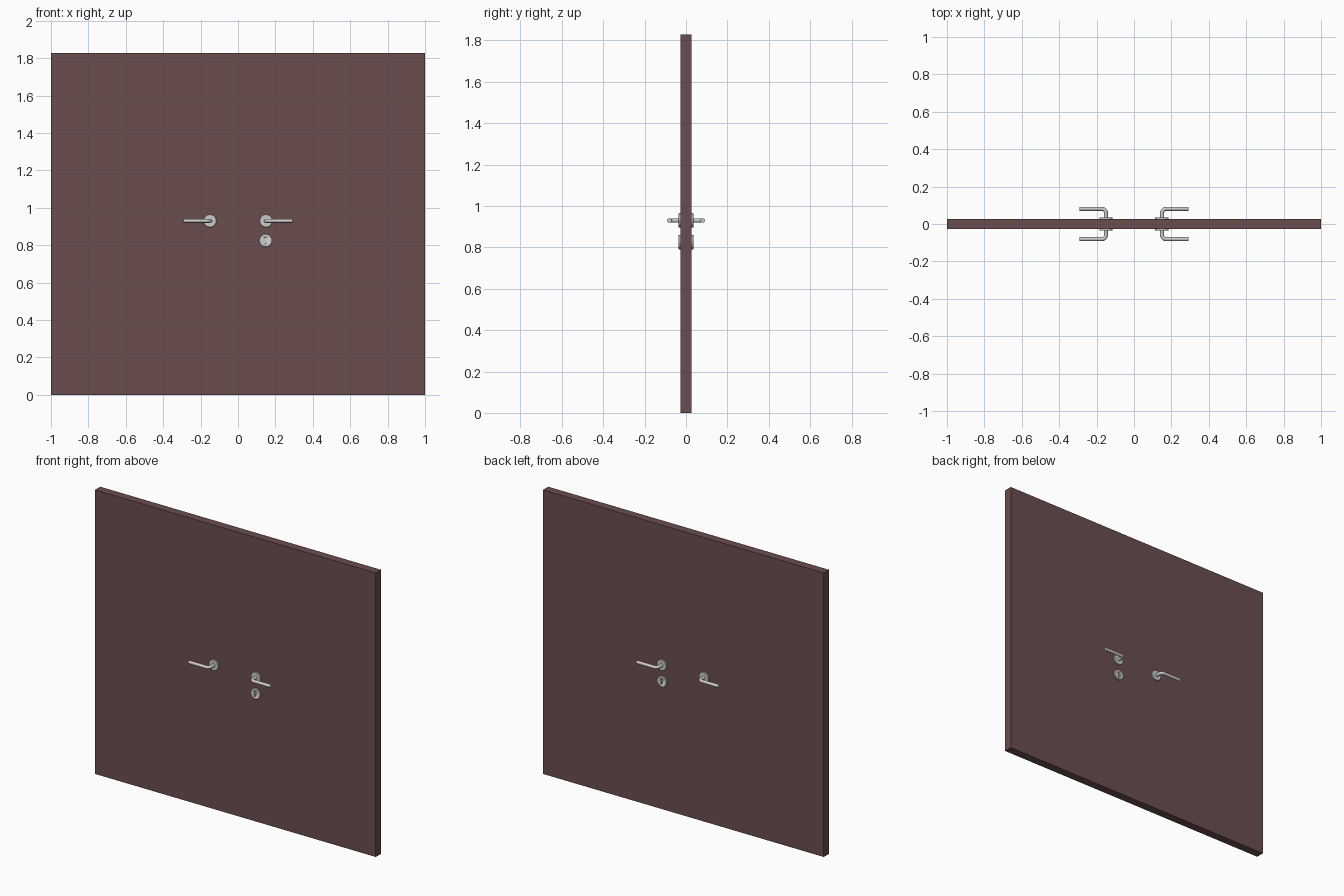
import bpy, bmesh, math
from mathutils import Vector

if "Cube" in bpy.data.objects:
    bpy.data.objects.remove(bpy.data.objects["Cube"])

HALF_T, HX, HZ, LOCK_Z = 0.027, 0.15, 0.93, 0.825
FACE_Y = 0.036


def finish(name, bm, smooth=True):
    bmesh.ops.recalc_face_normals(bm, faces=bm.faces)
    me = bpy.data.meshes.new(name)
    bm.to_mesh(me)
    bm.free()
    ob = bpy.data.objects.new(name, me)
    bpy.context.collection.objects.link(ob)
    if smooth:
        bpy.ops.object.select_all(action='DESELECT')
        ob.select_set(True)
        bpy.context.view_layer.objects.active = ob
        bpy.ops.object.shade_smooth_by_angle(angle=math.radians(35))
    return ob


def loft(name, rings):
    """Skin a list of equal-length point rings and cap both ends."""
    bm = bmesh.new()
    vs = [[bm.verts.new(p) for p in r] for r in rings]
    n = len(vs[0])
    for a, b in zip(vs, vs[1:]):
        for i in range(n):
            j = (i + 1) % n
            bm.faces.new((a[i], a[j], b[j], b[i]))
    bm.faces.new(vs[0])
    bm.faces.new(vs[-1])
    return finish(name, bm)


def circle(x, y, z, r, n=32):
    return [(x + r * math.cos(2 * math.pi * i / n), y,
             z + r * math.sin(2 * math.pi * i / n)) for i in range(n)]


def rosette(name, x, z, side):
    profile = [(HALF_T - 0.002, 0.035), (FACE_Y - 0.002, 0.035), (FACE_Y, 0.033)]
    return loft(name, [circle(x, side * y, z, r) for y, r in profile])


def lever(name, sx, side):
    # post out of the door, rounded elbow, straight grip
    y, bend, r, n = 0.081, 0.022, 0.0105, 20
    path = [((HX, HALF_T), (0, 1))]
    for i in range(9):
        t = math.pi / 2 * i / 8
        path.append(((HX + bend - bend * math.cos(t), y - bend + bend * math.sin(t)),
                     (math.sin(t), math.cos(t))))
    path.append(((0.292, y), (1, 0)))
    rings = []
    for (px, py), (tx, ty) in path:
        ring = []
        for i in range(n):
            a = 2 * math.pi * i / n
            c, s = r * math.cos(a), r * math.sin(a)
            ring.append((sx * (px - ty * c), side * (py + tx * c), HZ + s))
        rings.append(ring)
    return loft(name, rings)


def keyhole(name, x, z, side):
    # round top with a narrower slot below
    r, w, a0 = 0.0085, 0.005, math.asin(0.005 / 0.0085)
    pts = []
    for i in range(17):
        a = -math.pi / 2 + a0 + (2 * math.pi - 2 * a0) * i / 16
        pts.append((x + r * math.cos(a), z + 0.009 + r * math.sin(a)))
    pts += [(x - w, z - 0.02), (x + w, z - 0.02)]
    cut = loft(name, [[(px, side * y, pz) for px, pz in pts]
                      for y in (HALF_T + 0.001, 0.06)])
    cut.hide_render = True
    cut.hide_viewport = True
    return cut


# door slab
bm = bmesh.new()
bmesh.ops.create_cube(bm, size=1)
for v in bm.verts:
    v.co = Vector((v.co.x * 2, v.co.y * 2 * HALF_T, (v.co.z + 0.5) * 1.828))
door = finish("door_panel", bm, smooth=False)
mat = bpy.data.materials.new("door_brown")
mat.diffuse_color = (0.145, 0.075, 0.075, 1)
mat.use_nodes = True
mat.node_tree.nodes["Principled BSDF"].inputs["Base Color"].default_value = mat.diffuse_color
door.data.materials.append(mat)

# handles on both faces, keyhole plates under the right-hand pair
for side, face in ((-1, "front"), (1, "back")):
    for sx, hand in ((-1, "left"), (1, "right")):
        rosette(f"{face}_{hand}_handle_plate", sx * HX, HZ, side)
        lever(f"{face}_{hand}_lever", sx, side)
    plate = rosette(f"{face}_lock_plate", HX - 0.002, LOCK_Z, side)
    mod = plate.modifiers.new("keyhole", 'BOOLEAN')
    mod.operation = 'DIFFERENCE'
    mod.solver = 'EXACT'
    mod.object = keyhole(f"{face}_keyhole_cutter", HX - 0.002, LOCK_Z, side)
